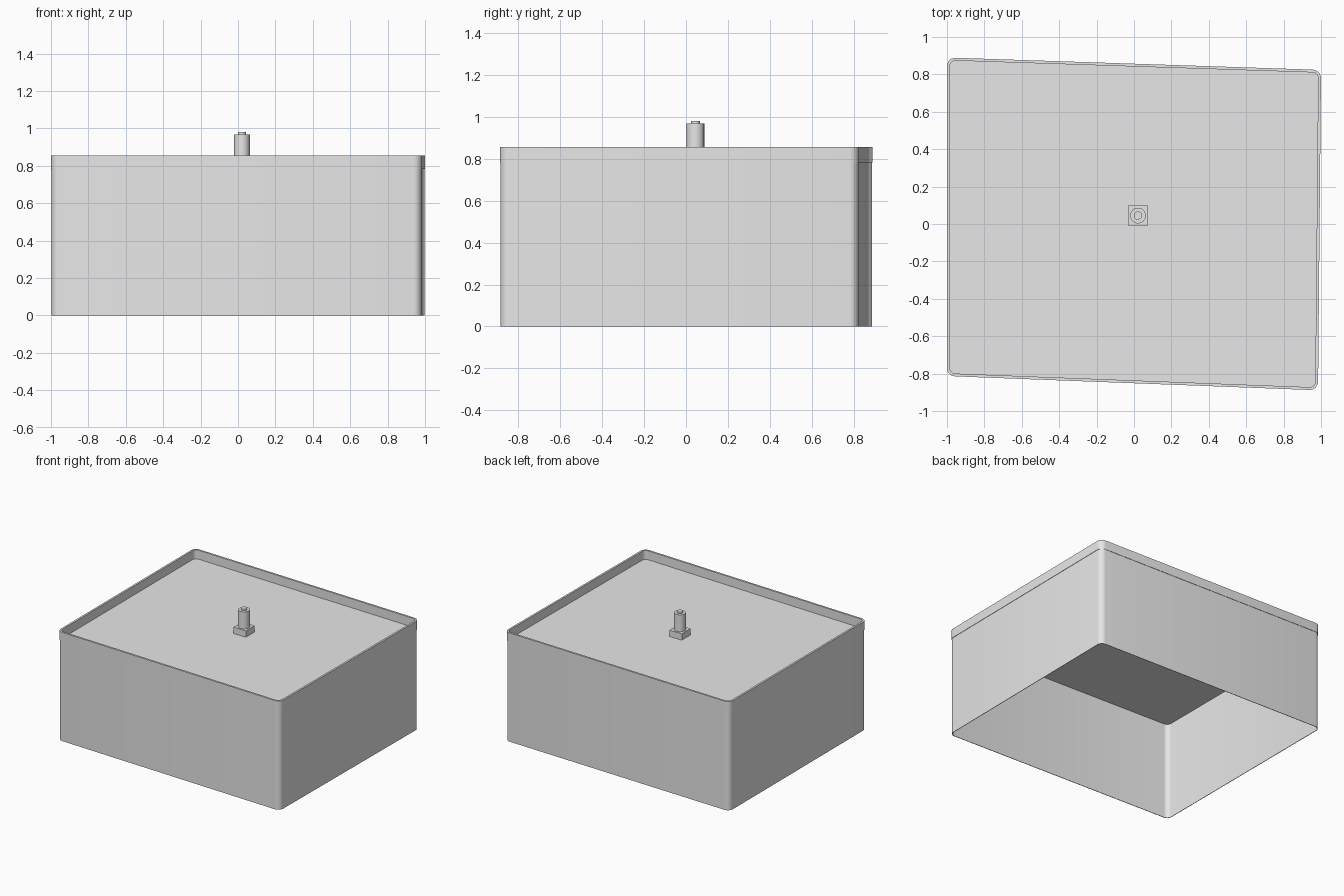
import bpy, bmesh, math
from mathutils import Vector

cube = bpy.data.objects.get("Cube")
if cube:
    bpy.data.objects.remove(cube, do_unlink=True)

GREY = bpy.data.materials.new("light_grey")
GREY.use_nodes = True
GREY.diffuse_color = (0.8, 0.8, 0.8, 1)
GREY.node_tree.nodes["Principled BSDF"].inputs["Base Color"].default_value = (0.8, 0.8, 0.8, 1)

# Slightly skewed footprint, counter-clockwise
CORNERS = [Vector(c) for c in ((-1, -0.813), (0.984, -0.889), (1, 0.824), (-1, 0.89))]
RADIUS = 0.045
STEPS = 6


def outline(inset):
    """Rounded footprint moved inwards by inset."""
    points = []
    for i, corner in enumerate(CORNERS):
        d_in = (corner - CORNERS[i - 1]).normalized()
        d_out = (CORNERS[(i + 1) % 4] - corner).normalized()
        n_in, n_out = Vector((d_in.y, -d_in.x)), Vector((d_out.y, -d_out.x))
        centre = corner - (n_in + n_out) * RADIUS / (1 + n_in.dot(n_out))
        start = math.atan2(n_in.y, n_in.x)
        turn = math.atan2(d_in.x * d_out.y - d_in.y * d_out.x, d_in.dot(d_out))
        for s in range(STEPS + 1):
            a = start + turn * s / STEPS
            points.append(centre + Vector((math.cos(a), math.sin(a))) * (RADIUS - inset))
    return points


def circle(radius, centre, sides=24):
    return [Vector((centre[0] + radius * math.cos(math.tau * i / sides),
                    centre[1] + radius * math.sin(math.tau * i / sides))) for i in range(sides)]


def loft(name, sections, ring=False):
    """Join (points, z) sections; cap the ends, or close into a ring."""
    bm = bmesh.new()
    loops = [[bm.verts.new((p.x, p.y, z)) for p in pts] for pts, z in sections]
    pairs = list(zip(loops, loops[1:]))
    if ring:
        pairs.append((loops[-1], loops[0]))
    else:
        bm.faces.new(loops[0][::-1])
        bm.faces.new(loops[-1])
    for a, b in pairs:
        for i in range(len(a)):
            j = (i + 1) % len(a)
            bm.faces.new((a[i], a[j], b[j], b[i]))
    bmesh.ops.recalc_face_normals(bm, faces=bm.faces[:])
    mesh = bpy.data.meshes.new(name)
    bm.to_mesh(mesh)
    bm.free()
    mesh.materials.append(GREY)
    obj = bpy.data.objects.new(name, mesh)
    bpy.context.collection.objects.link(obj)
    bpy.ops.object.select_all(action='DESELECT')
    obj.select_set(True)
    bpy.context.view_layer.objects.active = obj
    bpy.ops.object.shade_smooth_by_angle(angle=math.radians(30))
    return obj


# Thin-walled box, open underneath
loft("box_walls", [(outline(i), z) for i, z in
                   ((0.003, 0), (0.003, 0.784), (0.007, 0.784), (0.007, 0))], ring=True)

# Tray-shaped lid with a raised rim
loft("lid", [(outline(i), z) for i, z in
             ((0.007, 0.772), (0.007, 0.782), (0, 0.782), (0, 0.855), (0.015, 0.855), (0.015, 0.785))])

# Knob: square foot, round post and small stepped tip
KNOB = (0.021, 0.045)
HALF = 0.054
foot = [Vector((KNOB[0] + sx * HALF, KNOB[1] + sy * HALF))
        for sx, sy in ((-1, -1), (1, -1), (1, 1), (-1, 1))]
loft("knob_foot", [(foot, 0.784), (foot, 0.835)])
loft("knob_post", [(circle(r, KNOB), z) for r, z in
                   ((0.042, 0.83), (0.042, 0.968), (0.022, 0.968), (0.022, 0.98))])
